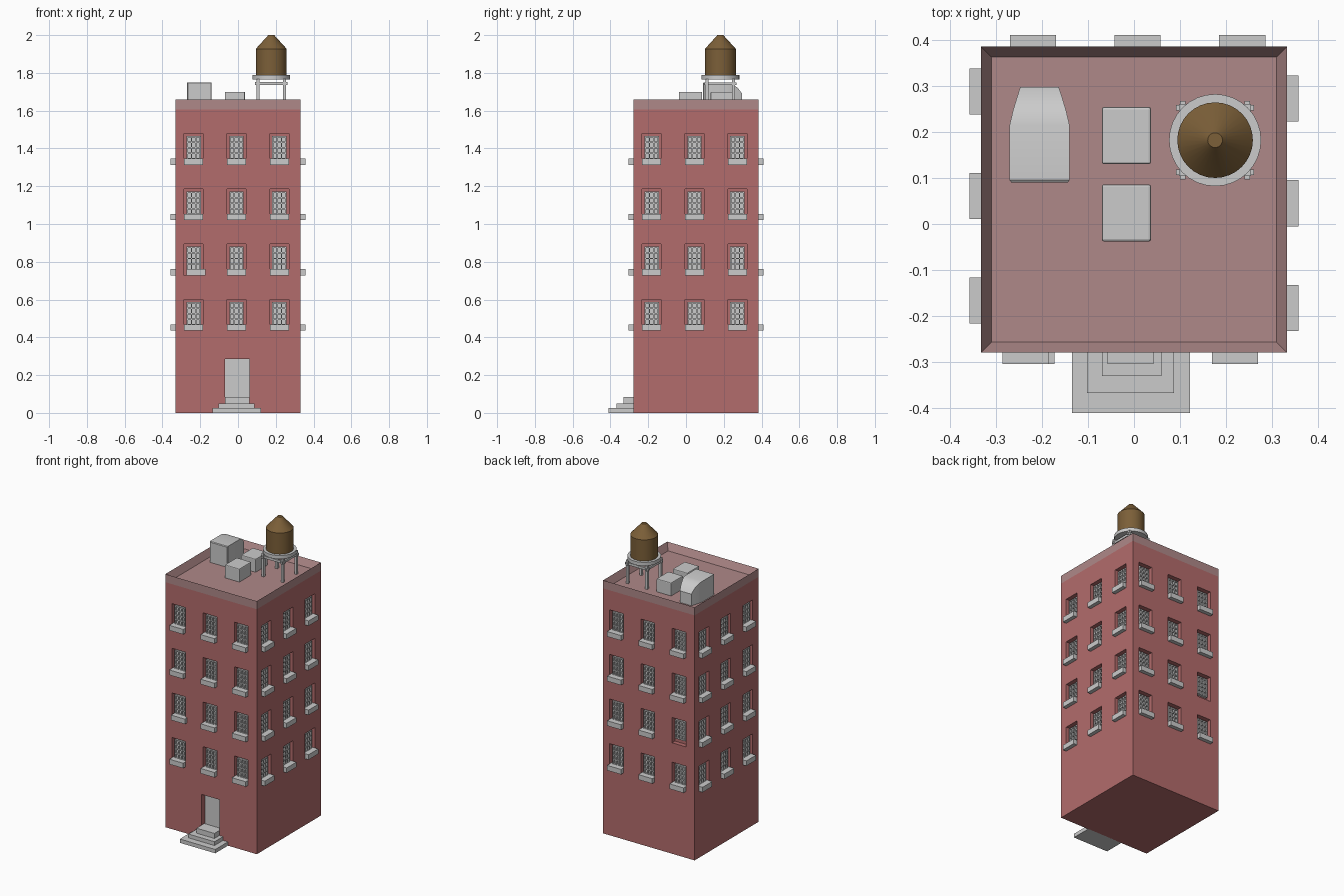
import bpy, bmesh, math
from mathutils import Matrix, Vector

if "Cube" in bpy.data.objects:
    bpy.data.objects.remove(bpy.data.objects["Cube"])

CY, HALF = 0.053, 0.332          # building centre in y, half width
EAVE, ROOF = 1.607, 1.66
ROWS = [0.435 + 0.2927 * i for i in range(4)]
COLS = [-0.235, -0.008, 0.219]
RECESS = 0.03


def material(name, rgb):
    m = bpy.data.materials.new(name)
    m.diffuse_color = (*rgb, 1)
    m.use_nodes = True
    m.node_tree.nodes["Principled BSDF"].inputs["Base Color"].default_value = m.diffuse_color
    return m


BRICK = material("brick_red", (0.45, 0.15, 0.15))
CAP = material("pale_coping", (0.43, 0.25, 0.25))
WOOD = material("brown_wood", (0.20, 0.115, 0.04))


def finish(name, bm, mat=None, smooth=False, bevel=0):
    bmesh.ops.recalc_face_normals(bm, faces=bm.faces)
    me = bpy.data.meshes.new(name)
    bm.to_mesh(me)
    bm.free()
    ob = bpy.data.objects.new(name, me)
    bpy.context.collection.objects.link(ob)
    if mat:
        me.materials.append(mat)
    if bevel:
        mod = ob.modifiers.new("bevel", 'BEVEL')
        mod.width, mod.segments = bevel, 2
    if smooth:
        bpy.ops.object.select_all(action='DESELECT')
        bpy.context.view_layer.objects.active = ob
        ob.select_set(True)
        bpy.ops.object.shade_smooth_by_angle(angle=math.radians(30))
    return ob


def box(bm, x, y, z, M=Matrix()):
    """Add a box given (min, max) on each axis."""
    c = Vector([(a + b) / 2 for a, b in (x, y, z)])
    s = [b - a for a, b in (x, y, z)]
    bmesh.ops.create_cube(bm, size=1, matrix=M @ Matrix.Translation(c) @ Matrix.Diagonal((*s, 1)))


def lathe(bm, profile, center, n=32):
    """Revolve (radius, z) points around a vertical axis."""
    rings = [[bm.verts.new((center[0] + r * math.cos(2 * math.pi * i / n),
                            center[1] + r * math.sin(2 * math.pi * i / n), z))
              for i in range(n)] for r, z in profile]
    for a, b in zip(rings, rings[1:]):
        for i in range(n):
            j = (i + 1) % n
            bm.faces.new((a[i], a[j], b[j], b[i]))
    bm.faces.new(rings[0])
    bm.faces.new(rings[-1])


# Brick walls, window recesses, windows and sills on the four sides
walls, cuts, windows, sills = (bmesh.new() for _ in range(4))
box(walls, (-HALF, HALF), (CY - HALF, CY + HALF), (0, EAVE))
for side in range(4):
    M = Matrix.Translation((0, CY, 0)) @ Matrix.Rotation(side * math.pi / 2, 4, 'Z')
    w = -HALF                     # local wall plane, outside is -y
    for r, z in enumerate(ROWS):
        for c, u in enumerate(COLS):
            box(cuts, (u - 0.05, u + 0.05), (w - 0.02, w + RECESS), (z, z + 0.166), M)
            # glass, frame and glazing bars
            u0, u1, z0, z1 = u - 0.038, u + 0.038, z + 0.028, z + 0.152
            box(windows, (u0, u1), (w + 0.022, w + RECESS + 0.002), (z0, z1), M)
            for i in range(4):
                x = u0 + 0.0035 + i * 0.023
                box(windows, (x - 0.0035, x + 0.0035), (w + 0.012, w + 0.024), (z0, z1), M)
            for i in range(5):
                h = z0 + 0.0035 + i * 0.02925
                box(windows, (u0, u1), (w + 0.0125, w + 0.024), (h - 0.0035, h + 0.0035), M)
            # one sill is missing at the back, one is shifted at the front
            if (side, r, c) == (2, 1, 2):
                continue
            d = 0.012 if (side, r, c) == (0, 1, 0) else 0
            box(sills, (u + d - 0.05, u + d + 0.05), (w - 0.025, w + RECESS - 0.001), (z, z + 0.033), M)

# Door recess
box(cuts, (-0.07, 0.06), (CY - HALF - 0.02, CY - HALF + 0.045), (0.02, 0.285))
wall = finish("brick_walls", walls, BRICK)
cutter = finish("recess_cutter", cuts)
cutter.hide_render = True
mod = wall.modifiers.new("recesses", 'BOOLEAN')
mod.object, mod.operation, mod.solver = cutter, 'DIFFERENCE', 'EXACT'
bpy.context.view_layer.objects.active = wall
bpy.ops.object.modifier_apply(modifier=mod.name)
bpy.data.objects.remove(cutter)
finish("windows", windows)
finish("window_sills", sills)

bm = bmesh.new()
box(bm, (-0.07, 0.06), (CY - HALF + 0.035, CY - HALF + 0.05), (0.02, 0.285))
finish("door", bm)

# Entrance steps
bm = bmesh.new()
for x0, x1, y, z0, z1 in ((-0.135, 0.122, -0.41, 0, 0.025),
                          (-0.102, 0.087, -0.367, 0.025, 0.05),
                          (-0.07, 0.06, -0.33, 0.05, 0.083)):
    back = -0.25 if z0 >= 0.05 else CY - HALF + 0.002
    box(bm, (x0, x1), (y, back), (z0, z1))
finish("entrance_steps", bm)

# Roof slab with parapet
bm = bmesh.new()
box(bm, (-HALF, HALF), (CY - HALF, CY + HALF), (EAVE, ROOF))
top = [f for f in bm.faces if f.normal.z > 0.9]
bmesh.ops.inset_region(bm, faces=top, thickness=0.032)
bmesh.ops.translate(bm, verts=top[0].verts, vec=(0, 0, -0.046))
finish("roof_parapet", bm, CAP)

# Roof units
FLOOR = 1.61
for i, y in enumerate((-0.038, 0.13)):
    bm = bmesh.new()
    box(bm, (-0.07, 0.037), (y, y + 0.124), (FLOOR, 1.70))
    finish(f"roof_box_{i + 1}", bm, bevel=0.005)

# Tapered roof vent, lofted from front to back
bm = bmesh.new()
rings = []
for y, h, z in ((0.09, 0.061, 1.746), (0.095, 0.065, 1.75), (0.215, 0.065, 1.75),
                (0.245, 0.058, 1.742), (0.275, 0.049, 1.72), (0.297, 0.042, 1.69)):
    rings.append([bm.verts.new(p) for p in ((-0.205 - h, y, FLOOR), (-0.205 + h, y, FLOOR),
                                            (-0.205 + h, y, z), (-0.205 - h, y, z))])
for a, b in zip(rings, rings[1:]):
    for i in range(4):
        bm.faces.new((a[i], a[(i + 1) % 4], b[(i + 1) % 4], b[i]))
bm.faces.new(rings[0])
bm.faces.new(rings[-1])
finish("roof_vent", bm, smooth=True)

# Water tank with conical lid
T = (0.176, 0.182)
bm = bmesh.new()
lathe(bm, [(0.082, 1.785), (0.082, 1.927), (0.02, 1.995), (0.016, 2.0)], T)
finish("water_tank", bm, WOOD, smooth=True)
bm = bmesh.new()
lathe(bm, [(0.1, 1.765), (0.1, 1.788)], T)
finish("tank_platform", bm, smooth=True)

# Tank legs and braces
bm = bmesh.new()
for sx in (-1, 1):
    for sy in (-1, 1):
        x, y = T[0] + sx * 0.07, T[1] + sy * 0.07
        box(bm, (x - 0.008, x + 0.008), (y - 0.008, y + 0.008), (FLOOR, 1.767))
    x, y = T[0] + sx * 0.07, T[1] + sx * 0.07
    box(bm, (x - 0.006, x + 0.006), (T[1] - 0.085, T[1] + 0.085), (1.735, 1.75))
    box(bm, (T[0] - 0.085, T[0] + 0.085), (y - 0.006, y + 0.006), (1.736, 1.751))
finish("tank_stand", bm)
